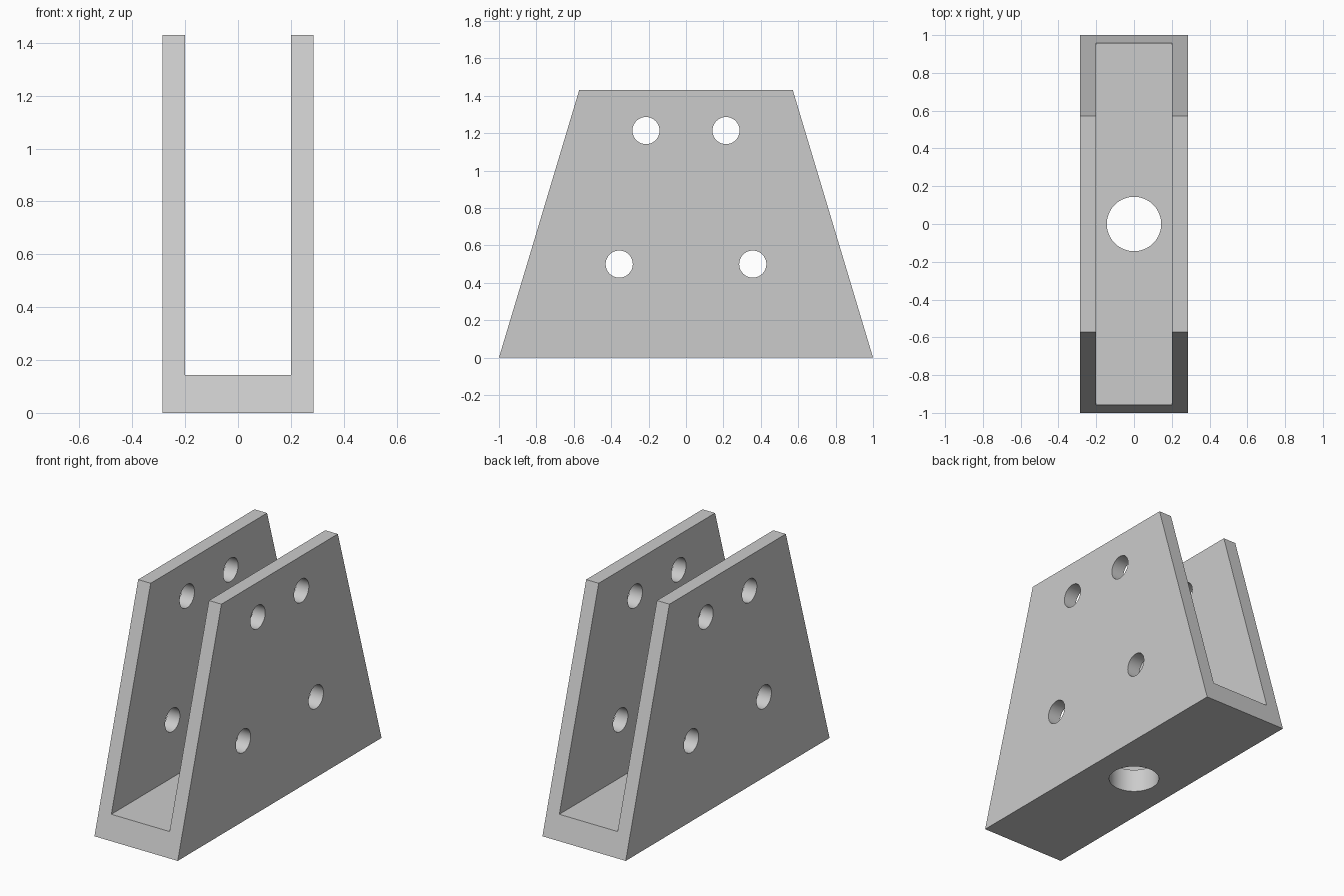
import bpy
import bmesh
from math import radians
from mathutils import Matrix

if "Cube" in bpy.data.objects:
    bpy.data.objects.remove(bpy.data.objects["Cube"], do_unlink=True)

HALF_WIDTH, INNER, FLOOR, HEIGHT = 0.286, 0.2, 0.143, 1.43
BASE_Y, TOP_Y = 1.0, 0.571

grey = bpy.data.materials.new("plain_grey")
grey.use_nodes = True
colour = (0.6, 0.6, 0.6, 1)
grey.diffuse_color = colour
grey.node_tree.nodes["Principled BSDF"].inputs["Base Color"].default_value = colour


def make_object(name, bm):
    bmesh.ops.recalc_face_normals(bm, faces=bm.faces)
    mesh = bpy.data.meshes.new(name)
    bm.to_mesh(mesh)
    bm.free()
    mesh.materials.append(grey)
    obj = bpy.data.objects.new(name, mesh)
    bpy.context.collection.objects.link(obj)
    return obj


def add_box(bm, size, centre):
    matrix = Matrix.Translation(centre) @ Matrix.Diagonal((*size, 1))
    bmesh.ops.create_cube(bm, size=1, matrix=matrix)


def add_cylinder(bm, radius, depth, centre, axis):
    matrix = Matrix.Translation(centre)
    if axis == "X":
        matrix = matrix @ Matrix.Rotation(radians(90), 4, "Y")
    bmesh.ops.create_cone(bm, cap_ends=True, segments=64, radius1=radius,
                          radius2=radius, depth=depth, matrix=matrix)


# Tapered block: trapezoid side profile extruded across the width
bm = bmesh.new()
profile = [(-BASE_Y, 0), (BASE_Y, 0), (TOP_Y, HEIGHT), (-TOP_Y, HEIGHT)]
face = bm.faces.new([bm.verts.new((-HALF_WIDTH, y, z)) for y, z in profile])
side = bmesh.ops.extrude_face_region(bm, geom=[face])
verts = [g for g in side["geom"] if isinstance(g, bmesh.types.BMVert)]
bmesh.ops.translate(bm, verts=verts, vec=(2 * HALF_WIDTH, 0, 0))
bracket = make_object("u_bracket", bm)

# Channel between the two side plates
bm = bmesh.new()
add_box(bm, (2 * INNER, 3, 2), (0, 0, FLOOR + 1))
cutters = [make_object("channel_cutter", bm)]

# Bolt holes through both side plates
for y, z in ((0.214, 1.214), (0.357, 0.5)):
    for sign in (-1, 1):
        bm = bmesh.new()
        add_cylinder(bm, 0.0725, 1, (0, sign * y, z), "X")
        cutters.append(make_object("side_hole_cutter", bm))

# Large hole through the floor
bm = bmesh.new()
add_cylinder(bm, 0.144, 0.6, (0, 0, 0), "Z")
cutters.append(make_object("floor_hole_cutter", bm))

# Cut, bake the result and drop the cutters
for cutter in cutters:
    cutter.hide_render = True
    mod = bracket.modifiers.new(cutter.name, "BOOLEAN")
    mod.operation = "DIFFERENCE"
    mod.solver = "EXACT"
    mod.object = cutter
bpy.context.view_layer.update()
result = bpy.data.meshes.new_from_object(
    bracket.evaluated_get(bpy.context.evaluated_depsgraph_get()))
bracket.modifiers.clear()
bracket.data = result
for cutter in cutters:
    bpy.data.objects.remove(cutter, do_unlink=True)

# Smooth hole walls, sharp rims
bpy.ops.object.select_all(action="DESELECT")
bracket.select_set(True)
bpy.context.view_layer.objects.active = bracket
bpy.ops.object.shade_smooth_by_angle(angle=radians(30))
